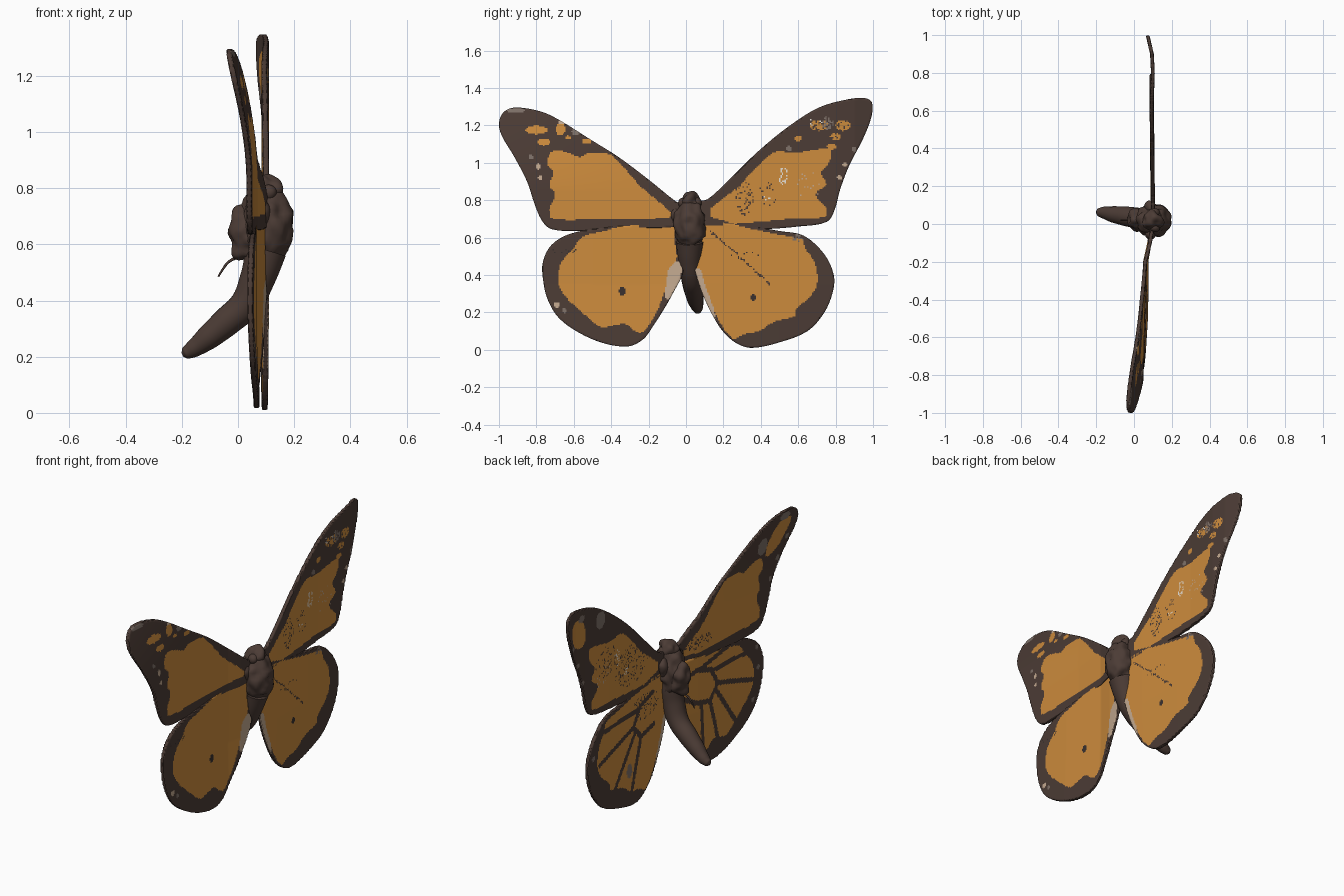
import bpy, bmesh, math, random
from mathutils import Vector, noise
from mathutils.geometry import interpolate_bezier

if "Cube" in bpy.data.objects:
    bpy.data.objects.remove(bpy.data.objects["Cube"])

random.seed(4)


def material(name, rgb):
    m = bpy.data.materials.new(name)
    m.diffuse_color = (*rgb, 1)
    m.use_nodes = True
    m.node_tree.nodes["Principled BSDF"].inputs["Base Color"].default_value = m.diffuse_color
    return m


DARK, ORANGE, PALE, GREY, BLACK, WHITE = range(6)
MATS = [material("dark_brown", (0.072, 0.045, 0.036)),
        material("wing_orange", (0.61, 0.26, 0.046)),
        material("pale_tan", (0.55, 0.40, 0.28)),
        material("grey_brown", (0.21, 0.165, 0.14)),
        material("near_black", (0.04, 0.03, 0.028)),
        material("off_white", (0.85, 0.80, 0.72))]


def finish(bm, name, mats=MATS, angle=40):
    bmesh.ops.recalc_face_normals(bm, faces=bm.faces)
    me = bpy.data.meshes.new(name)
    bm.to_mesh(me)
    bm.free()
    for m in mats:
        me.materials.append(m)
    ob = bpy.data.objects.new(name, me)
    bpy.context.collection.objects.link(ob)
    bpy.ops.object.select_all(action='DESELECT')
    ob.select_set(True)
    bpy.context.view_layer.objects.active = ob
    bpy.ops.object.shade_smooth_by_angle(angle=math.radians(angle))


def smooth_loop(pts, n=4):
    # closed smooth curve through points given in hundredths
    p = [Vector((a / 100, b / 100)) for a, b in pts]
    out, k = [], len(p)
    for i in range(k):
        a, b, c, d = p[i - 1], p[i], p[(i + 1) % k], p[(i + 2) % k]
        L = (c - b).length
        h1 = (c - a).normalized() * L / 3
        h2 = (d - b).normalized() * L / 3
        out += [(v.x, v.y) for v in interpolate_bezier(b, b + h1, c - h2, c, n + 1)[:-1]]
    return out


def inside(poly, y, z):
    hit = False
    for (a, b), (c, d) in zip(poly, poly[1:] + poly[:1]):
        if (b > z) != (d > z) and y < (c - a) * (z - b) / (d - b) + a:
            hit = not hit
    return hit


def near_line(pts, y, z, w):
    p = Vector((y, z))
    for a, b in zip(pts, pts[1:]):
        a, b = Vector(a) / 100, Vector(b) / 100
        t = max(0, min(1, (p - a).dot(b - a) / (b - a).length_squared))
        if (a + (b - a) * t - p).length < w:
            return True
    return False


def lerp(knots, t):
    for (a, u), (b, v) in zip(knots, knots[1:]):
        if t <= b:
            return u + (v - u) * max(0, (t - a)) / (b - a)
    return knots[-1][1]


def wing(name, outline, depth, areas, spots, under_areas=(), under_spots=(), veins=(), top_veins=(),
         step=0.0075):
    """areas: (polygon, colour); spots: (y, z, ry, rz, chance, colour)."""
    bm = bmesh.new()
    bm.faces.new([bm.verts.new((0, y, z)) for y, z in smooth_loop(outline)])
    for axis in (1, 2):
        no = Vector((0, 0, 0))
        no[axis] = 1
        vals = [v.co[axis] for v in bm.verts]
        c, top = min(vals) + step * 0.53, max(vals)
        while c < top:
            bmesh.ops.bisect_plane(bm, geom=bm.verts[:] + bm.edges[:] + bm.faces[:],
                                   plane_co=no * c, plane_no=no, dist=1e-6)
            c += step
    areas = [(smooth_loop(p, 3), m) for p, m in areas]
    under = areas + [(smooth_loop(p, 3), m) for p, m in under_areas]

    def colour(y, z, below):
        m = DARK
        for poly, k in (under if below else areas):
            if inside(poly, y, z):
                m = k
        for line in (veins if below else top_veins):
            if m == ORANGE and near_line(line, y, z, 0.014 if below else 0.006):
                m = DARK if below or random.random() < .6 else ORANGE
        for sy, sz, ry, rz, chance, k in (under_spots if below else spots):
            if ((y - sy / 100) * 100 / ry) ** 2 + ((z - sz / 100) * 100 / rz) ** 2 < 1 \
                    and random.random() < chance:
                m = k
        return m

    faces, verts = bm.faces[:], bm.verts[:]
    rim = [e for e in bm.edges if e.is_boundary]
    edge_verts = {v for e in rim for v in e.verts}
    back = {v: bm.verts.new(v.co) for v in verts}
    for f in faces:
        c = f.calc_center_median()
        f.material_index = colour(c.y, c.z, False)
        g = bm.faces.new([back[v] for v in reversed(f.verts)])
        g.material_index = colour(c.y, c.z, True)
    for e in rim:
        a, b = e.verts
        bm.faces.new((a, b, back[b], back[a])).material_index = DARK
    for v in verts:
        x = depth(v.co.y, v.co.z)
        t = 0.006 if v in edge_verts else 0.010
        v.co.x, back[v].co.x = x + t, x - t
    finish(bm, name)


# depth of each wing along x
fore_l = [(0, .10), (.1, .085), (.2, .06), (.4, .05), (1, .035)]
fore_r = [(0, .10), (.2, .10), (.6, .093), (.8, .10), (.9, .095), (1, .072)]
hind_l = [(0, .095), (.1, .08), (.2, .058), (.5, .055), (.8, .042)]
hind_r = [(0, .10), (.2, .10), (.5, .097), (.8, .092)]

# left forewing
wing("left_forewing",
     [(-2, 78), (-5, 79), (-20, 91), (-36, 103), (-52, 113), (-68, 123), (-78, 127.5), (-92, 129.5),
      (-98, 126.5), (-100, 120), (-98, 113.5), (-92, 103.5), (-85, 90), (-81, 78), (-77, 69),
      (-72, 64.5), (-57, 63.5), (-36, 65), (-8, 65.5), (-2, 68)],
     lambda y, z: lerp(fore_l, -y) - .07 * max(0, (z - .85) / .43) ** 1.5 * max(.2, min(1, -y)),
     [([(-8, 73), (-25, 88), (-40, 104), (-52, 105), (-57, 103), (-65, 106), (-72, 106), (-74, 99),
        (-71, 95), (-73, 88), (-70, 83), (-73, 75), (-71, 70), (-46, 70), (-10, 70.5)], ORANGE)],
     [(-80, 117.5, 6, 2.3, 1, ORANGE), (-67, 118, 2.5, 3.5, 1, ORANGE), (-76, 111, 3.5, 1.8, 1, ORANGE),
      (-59, 117, 2, 2.4, 1, GREY), (-53, 111.5, 2.5, 1.3, 1, ORANGE), (-63, 113.5, 1.6, 1, 1, ORANGE),
      (-91, 128, 5, 1.2, 1, GREY), (-66, 121.5, 2, 1, 1, PALE),
      (-83, 103, 1.2, 1.2, 1, GREY), (-79, 98, 1.2, 1.6, 1, PALE), (-78, 92, 1.2, 1.2, 1, PALE)],
     [([(-76, 106), (-85, 108), (-90, 114), (-94, 123), (-87, 125), (-79, 118)], ORANGE)],
     [(-72, 113, 4, 5, 1, GREY), (-88, 126, 4, 2.5, 1, GREY), (-93, 112, 1.6, 1.6, 1, GREY),
      (-87, 101, 1.6, 1.6, 1, GREY), (-82, 90, 1.5, 1.5, 1, GREY), (-20, 76, 11, 4, .2, DARK)])

# right forewing
flecks = [(52, 93, 2.5, 5, .3, WHITE), (43, 82, 2.5, 2, .25, WHITE), (66, 88, 8, 8, .05, PALE)]
wing("right_forewing",
     [(3, 78), (11.5, 80.5), (23, 91), (39, 106.5), (55, 119.5), (71, 129.5), (87, 134), (96, 134.5),
      (99.5, 132), (99, 124), (94.5, 112.5), (87.5, 99), (82.5, 86), (79.5, 75), (75.5, 68.5),
      (61, 66), (39, 64.5), (18, 66), (3, 68)],
     lambda y, z: lerp(fore_r, y),
     [([(13, 71), (28, 87), (42, 102), (49, 106), (58, 105), (69, 107), (77, 107), (76, 99),
        (72, 95), (75, 88), (69, 83), (75, 76), (74, 71), (55, 70)], ORANGE)],
     [(71, 120, 5, 3, .6, ORANGE), (84, 120, 4, 3, .9, ORANGE), (80, 114, 3, 2, .8, ORANGE),
      (78, 108.5, 2.5, 1.4, 1, ORANGE), (60, 113, 2, 1.5, 1, ORANGE), (55, 107.5, 1.6, 1.4, 1, GREY),
      (76, 121, 3, 4, .5, GREY), (90, 107, 1.4, 1.4, 1, GREY), (85, 99, 1.2, 1.4, 1, PALE),
      (82, 92, 1.2, 1.2, 1, PALE), (70, 122, 4, 3, .1, WHITE), *flecks,
      (31, 81, 5, 9, .2, DARK), (44, 84, 5, 7, .08, DARK)],
     [([(82, 112), (91, 114), (95, 125), (88, 129), (81, 122)], ORANGE)],
     [(67, 121, 4, 5, 1, GREY), (93, 114, 1.5, 1.5, 1, GREY), (88, 102, 1.5, 1.5, 1, GREY),
      (83, 90, 1.5, 1.5, 1, GREY), (84, 128, 3, 2, 1, GREY), *flecks,
      (38, 84, 16, 12, .16, DARK), (62, 95, 10, 9, .1, DARK)])

# left hindwing
veins_l = [[(-5, 56), (-18, 60), (-30, 56), (-36, 46), (-29, 38), (-17, 41), (-5, 48)],
           [(-20, 60), (-46, 64)], [(-31, 55), (-63, 54)], [(-36, 46), (-68, 36)],
           [(-34, 43), (-54, 16)], [(-29, 38), (-38, 10)], [(-21, 40), (-24, 8)]]
wing("left_hindwing",
     [(0, 66), (-8, 68), (-25, 67), (-46, 65), (-62, 62), (-72, 56), (-76.5, 47), (-76.5, 38),
      (-74, 27), (-68, 17), (-57, 9), (-44, 3.5), (-31, 1.8), (-23, 5.5), (-18, 12), (-11, 23),
      (-6, 32), (-2, 40), (1, 55)],
     lambda y, z: lerp(hind_l, -y) + .03 * max(0, .35 - z),
     [([(-7, 67), (-17, 68), (-30, 67), (-46, 63), (-56, 60), (-60, 54), (-67, 46), (-68, 35),
        (-64, 28), (-59, 23), (-52, 17), (-45, 12), (-33, 14), (-25, 9), (-20, 13), (-14, 24),
        (-10, 35), (-5, 46), (-6, 59)], ORANGE),
      ([(-11, 28), (-10, 40), (-8, 45), (-3, 47), (-4, 35), (-9, 27)], PALE)],
     [(-34, 31.5, 1.8, 2.4, 1, BLACK), (-69, 24, 1.6, 1.6, 1, PALE), (-65, 21, 1.3, 1.3, 1, GREY),
      (-64, 53, 7, 3, .1, BLACK)],
     under_spots=[(-72, 42, 1.4, 1.4, 1, GREY), (-71, 54, 1.4, 1.4, 1, GREY), (-68, 24, 1.4, 1.4, 1, GREY)],
     veins=veins_l)

# right hindwing
wing("right_hindwing",
     [(2, 67), (10, 69), (29, 67), (50, 63.5), (63, 61), (74, 51), (79, 40), (78.5, 31), (74, 20),
      (65, 10), (50, 4), (35, 1), (27, 3.5), (20, 9.5), (15, 17), (10, 27), (6, 38), (2, 55)],
     lambda y, z: lerp(hind_r, y) - .01 * max(0, .35 - z),
     [([(12, 69), (29, 66), (47, 62), (62, 59), (64, 54), (69, 46), (70, 35), (66, 28), (59, 22),
        (58, 18), (47, 15), (39, 10), (30, 8), (25, 6), (18, 15), (11, 30), (6, 46)], ORANGE),
      ([(6, 44), (10, 35), (16, 16), (11, 23), (6, 35)], PALE)],
     [(36, 28, 1.6, 1.6, 1, BLACK), (60, 60, 4, 2, .6, GREY), (30, 50, 9, 5, .03, BLACK)],
     under_spots=[(40, 22, 2.5, 4, 1, GREY), (25, 55, 12, 8, .15, DARK), (74, 42, 1.4, 1.4, 1, GREY)],
     veins=[[(-a, b) for a, b in line] for line in (veins_l[0][1:6], *veins_l[2:6])],
     top_veins=[[(13, 63), (27, 52), (37, 42), (45, 35)]])


# body lumps
def lump(name, loc, rad, rough=0.02):
    bm = bmesh.new()
    bmesh.ops.create_icosphere(bm, subdivisions=4, radius=1)
    for v in bm.verts:
        n = v.co.copy()
        v.co = Vector(loc) + Vector([a * b for a, b in zip(n, rad)])
        v.co += n * rough * noise.noise(v.co * 22)
    finish(bm, name, [MATS[DARK]], 60)


lump("thorax", (.10, .02, .67), (.098, .086, .14))
lump("thorax_underside", (.025, .02, .64), (.058, .06, .10))
lump("head", (.10, .02, .79), (.055, .052, .055))
for side, word in ((-1, "left"), (1, "right")):
    lump(word + "_eye", (.11, .02 + side * .038, .785), (.027, .025, .03), .004)
    lump(word + "_wing_base", (.085, .02 + side * .065, .71), (.03, .04, .055), .01)


# tubes for the abdomen and legs: points are (x, y, z, radius)
def tube(name, pts, bevel_res=5):
    cu = bpy.data.curves.new(name, 'CURVE')
    cu.dimensions = '3D'
    cu.bevel_depth = 1
    cu.bevel_resolution = bevel_res
    cu.use_fill_caps = True
    cu.resolution_u = 6
    sp = cu.splines.new('BEZIER')
    sp.bezier_points.add(len(pts) - 1)
    for bp, (x, y, z, r) in zip(sp.bezier_points, pts):
        bp.co, bp.radius = (x, y, z), r
        bp.handle_left_type = bp.handle_right_type = 'AUTO'
    cu.materials.append(MATS[DARK])
    bpy.context.collection.objects.link(bpy.data.objects.new(name, cu))


tube("abdomen", [(.10, .02, .58, .075), (.07, .02, .48, .064), (.025, .03, .385, .056),
                 (-.04, .04, .325, .053), (-.105, .05, .27, .045), (-.16, .06, .228, .032),
                 (-.188, .062, .212, .022), (-.198, .062, .207, .008)])
tube("folded_leg", [(.02, .02, .56, .006), (-.03, .02, .54, .005), (-.055, .02, .51, .004),
                    (-.07, .02, .485, .003)], 2)
